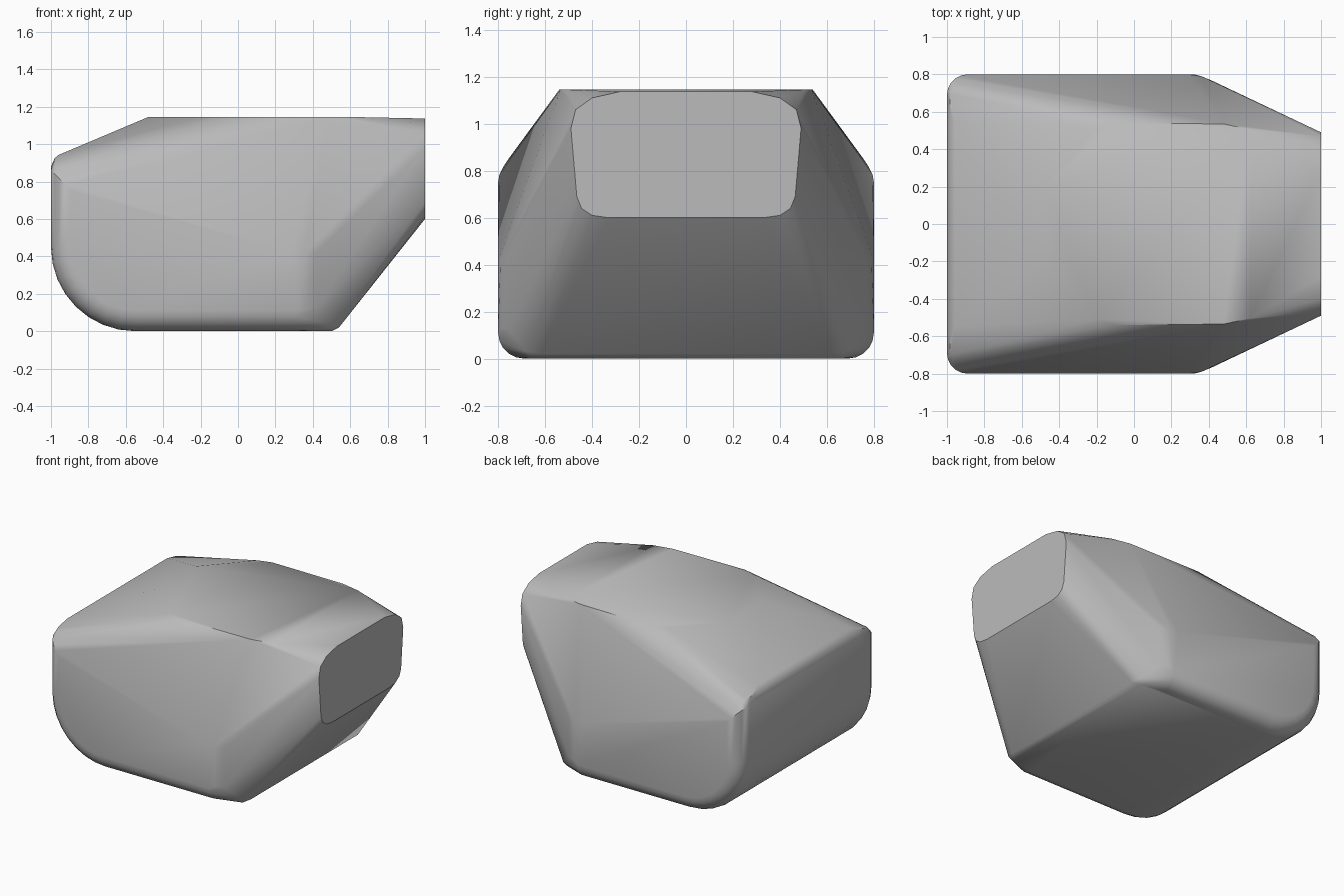
import bpy, bmesh, math

cube = bpy.data.objects.get("Cube")
if cube:
    bpy.data.objects.remove(cube, do_unlink=True)

# One plain grey for the whole body
grey = bpy.data.materials.new("plain grey")
grey.use_nodes = True
colour = (0.5, 0.5, 0.5, 1)
grey.diffuse_color = colour
grey.node_tree.nodes["Principled BSDF"].inputs["Base Color"].default_value = colour

STEPS = 5
points = []


def add(x, y, z):
    """Add a point and its mirror across the centre plane."""
    points.extend([(x, y, z), (x, -y, z)])


# Curved belly and rear wall, with rounded edges into the side walls
for i in range(STEPS + 1):
    t = math.pi / 2 * i / STEPS
    inset, y = 0.11 * (1 - math.cos(t)), 0.69 + 0.11 * math.sin(t)
    radius = 0.45 - inset
    for j in range(9):
        a = math.pi / 2 * j / 8
        add(-0.55 - radius * math.cos(a), y, 0.45 - radius * math.sin(a))
    # rear upper corner
    add(-1 + inset, y, 0.86 - inset)
    add(-0.985 + inset, y - 0.03, 0.905 - inset)
    # rounded lower side edge
    add(0.32, y, inset)

# Rear upper edge
add(-1, 0.6, 0.88)
add(-0.98, 0.58, 0.925)
add(-0.96, 0.55, 0.942)

# Front corners of the side walls
for x, y in [(0.29, 0.8), (0.36, 0.79), (0.42, 0.765)]:
    add(x, y, 0.42)
    add(x, y - 0.005, 0.13)
    add(x, y - 0.04, 0.04)

# Lower front edge
add(0.5, 0.66, 0.0)
add(0.54, 0.62, 0.02)
add(0.52, 0.68, 0.03)

# Flat top outline
for x, y in [(-0.48, 0.2), (-0.2, 0.51), (-0.1, 0.54), (0.48, 0.535), (0.62, 0.505)]:
    add(x, y, 1.145)

# Flat nose outline
for y, z in [(0.33, 0.6), (0.4, 0.61), (0.445, 0.64), (0.465, 0.69), (0.49, 0.98),
             (0.47, 1.06), (0.4, 1.11), (0.28, 1.137)]:
    add(1, y, z)

# Wrap the outlines in one closed shell
bm = bmesh.new()
for p in points:
    bm.verts.new(p)
bmesh.ops.remove_doubles(bm, verts=bm.verts, dist=0.002)
hull = bmesh.ops.convex_hull(bm, input=bm.verts)
loose = {v for v in hull["geom_interior"] + hull["geom_unused"]
         if isinstance(v, bmesh.types.BMVert) and not v.link_faces}
bmesh.ops.delete(bm, geom=list(loose), context="VERTS")
bmesh.ops.dissolve_limit(bm, angle_limit=math.radians(0.5), verts=bm.verts, edges=bm.edges)
bmesh.ops.recalc_face_normals(bm, faces=bm.faces)

mesh = bpy.data.meshes.new("body_shell")
bm.to_mesh(mesh)
bm.free()
mesh.materials.append(grey)
body = bpy.data.objects.new("body_shell", mesh)
bpy.context.collection.objects.link(body)

# Soft rounded edges, crisp nose and top outline
bpy.ops.object.select_all(action="DESELECT")
body.select_set(True)
bpy.context.view_layer.objects.active = body
bpy.ops.object.shade_smooth_by_angle(angle=math.radians(35))
